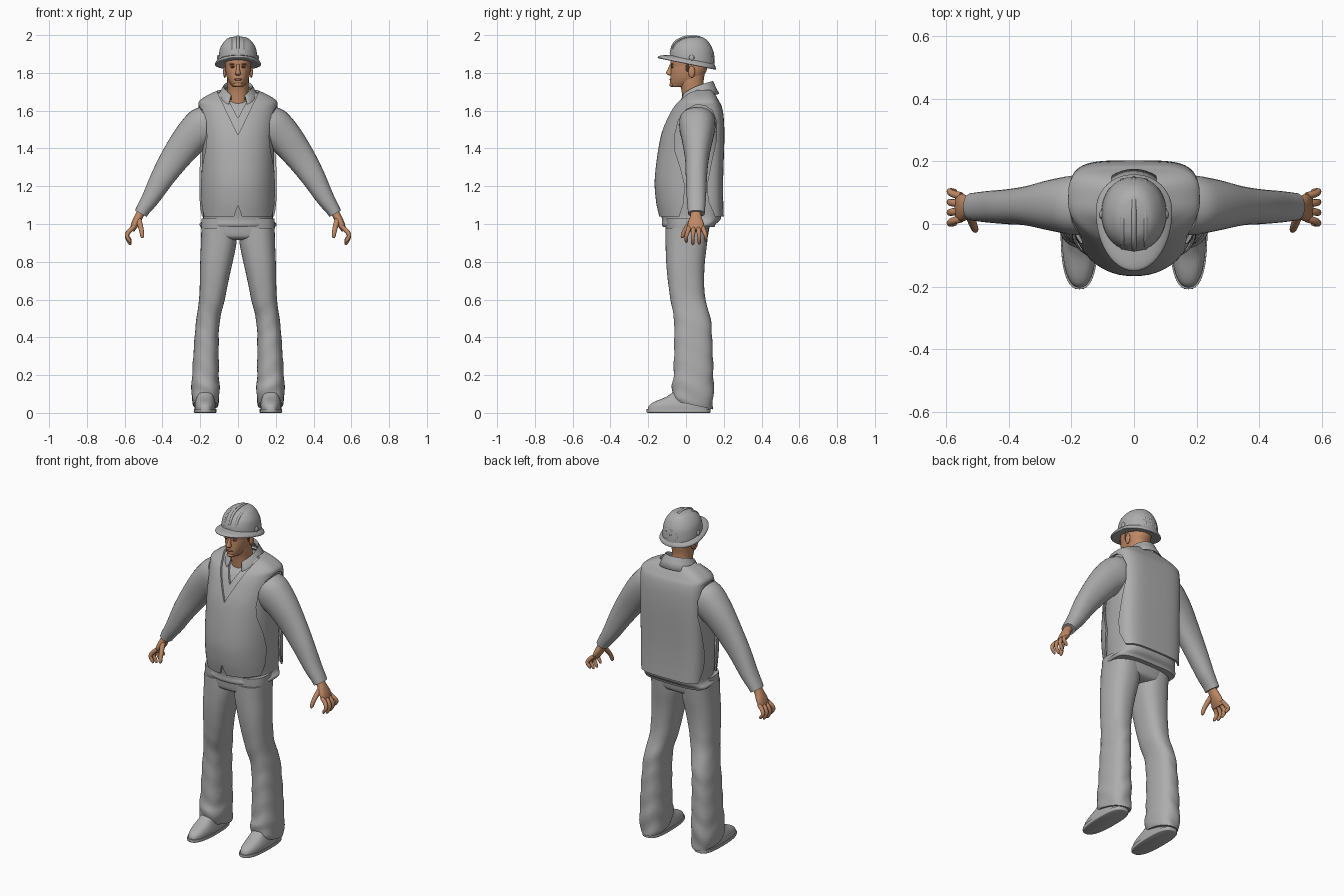
import bpy, bmesh, math
from mathutils import Vector

if "Cube" in bpy.data.objects:
    bpy.data.objects.remove(bpy.data.objects["Cube"])


def material(name, r, g, b):
    m = bpy.data.materials.new(name)
    m.use_nodes = True
    m.diffuse_color = (r, g, b, 1)
    m.node_tree.nodes["Principled BSDF"].inputs["Base Color"].default_value = (r, g, b, 1)
    return m


CLOTH = material("cloth grey", .42, .42, .42)
SKIN = material("skin", .52, .25, .13)
LIPS = material("dark skin", .36, .14, .08)
HAIR = material("dark brown hair", .07, .035, .02)


def finish(name, bm, mat, mirror=False, fix=True):
    if fix:
        bmesh.ops.recalc_face_normals(bm, faces=bm.faces)
    me = bpy.data.meshes.new(name)
    bm.to_mesh(me)
    bm.free()
    me.materials.append(mat)
    o = bpy.data.objects.new(name, me)
    bpy.context.collection.objects.link(o)
    if mirror:
        o.modifiers.new("mirror", "MIRROR").use_mirror_merge = False
    return o


def smooth_path(rows, steps):
    """Catmull-Rom interpolation of equal-length tuples."""
    rows = [Vector(r) for r in rows]
    out = []
    for k in range(len(rows) - 1):
        a, b, c, d = rows[max(k - 1, 0)], rows[k], rows[k + 1], rows[min(k + 2, len(rows) - 1)]
        for j in range(steps):
            t = j / steps
            out.append(b + (c - a) * (t / 2) + (a * 2 - b * 5 + c * 4 - d) * (t * t / 2)
                       + (b * 3 - a - c * 3 + d) * (t ** 3 / 2))
    return out + [rows[-1]]


def skin_rings(bm, rings, caps):
    loops = [[bm.verts.new(p) for p in ring] for ring in rings]
    n = len(loops[0])
    for lo, hi in zip(loops, loops[1:]):
        for i in range(n):
            j = (i + 1) % n
            bm.faces.new((lo[i], lo[j], hi[j], hi[i]))
    if caps:
        bm.faces.new(loops[0][::-1])
        bm.faces.new(loops[-1])


def power(v, p):
    return math.copysign(abs(v) ** (2 / p), v)


def loft(name, rows, mat, pf=2.2, pb=2.2, mid=None, n=40, steps=4, caps=True, mirror=False, fold=0):
    """Horizontal rings, bottom to top: (z, centre x, half width, front y, back y, slope)."""
    rings = []
    for z, cx, rx, yf, yb, slope in smooth_path(rows, steps):
        cy = (yf + yb) / 2 if mid is None else min(max(mid, yf), yb)
        ring = []
        for i in range(n):
            a = math.tau * i / n
            c, s = math.cos(a), math.sin(a)
            p, ry = (pb, yb - cy) if s >= 0 else (pf, cy - yf)
            w = 1 + fold * math.sin(z * 55 + 2 * math.sin(a * 2)) * max(0, 1 - z / .75)
            y = cy + ry * power(s, p) * w
            ring.append((cx + rx * power(c, p) * w, y, z + slope * y))
        rings.append(ring)
    bm = bmesh.new()
    skin_rings(bm, rings, caps)
    return finish(name, bm, mat, mirror, caps)


def limb(name, rows, mat, n=24, steps=4, p=2.2):
    """Mirrored tube along (x, y, z, radius in the front plane, radius in depth)."""
    pts = smooth_path(rows, steps)
    rings = []
    for k, q in enumerate(pts):
        d = pts[min(k + 1, len(pts) - 1)] - pts[max(k - 1, 0)]
        u = Vector((-d[2], 0, d[0])).normalized()
        rings.append([Vector(q[:3]) + u * q[3] * power(math.cos(math.tau * i / n), p)
                      + Vector((0, q[4] * power(math.sin(math.tau * i / n), p), 0)) for i in range(n)])
    bm = bmesh.new()
    skin_rings(bm, rings, True)
    return finish(name, bm, mat, True)


def ball(name, loc, size, mat, mirror=False):
    bm = bmesh.new()
    bmesh.ops.create_uvsphere(bm, u_segments=20, v_segments=12, radius=1)
    for v in bm.verts:
        v.co = Vector(loc) + v.co * Vector(size)
    return finish(name, bm, mat, mirror)


def apply_all(o):
    bpy.context.view_layer.objects.active = o
    for m in list(o.modifiers):
        bpy.ops.object.modifier_apply(modifier=m.name)


def cut(o, outline, axis, lo, hi):
    """Cut a prism away; outline is (x, z) along y, or (y, z) along x."""
    place = (lambda a, b, t: (t, a, b)) if axis == "x" else (lambda a, b, t: (a, t, b))
    bm = bmesh.new()
    skin_rings(bm, [[place(a, b, t) for a, b in outline] for t in (lo, hi)], True)
    cutter = finish("cutter", bm, CLOTH)
    cutter.hide_render = True
    m = o.modifiers.new("cut", "BOOLEAN")
    m.operation, m.object, m.solver = "DIFFERENCE", cutter, "EXACT"
    apply_all(o)
    bpy.data.objects.remove(cutter)


# Vest, sweater and undershirt share one body profile
body = [(1.04, 0, .2, -.143, .2, 0), (1.13, 0, .204, -.16, .197, 0), (1.25, 0, .205, -.165, .197, 0),
        (1.45, 0, .205, -.137, .203, 0), (1.56, 0, .207, -.1, .2, 0), (1.62, 0, .209, -.07, .19, 0),
        (1.65, 0, .206, -.045, .175, 0), (1.68, 0, .165, -.015, .158, 0), (1.71, 0, .1, .0, .135, 0)]


def shrink(rows, d):
    return [(z - d * .6, c, rx - d, yf + d, yb - d, s) for z, c, rx, yf, yb, s in rows]


vest = loft("vest", body, CLOTH, 2.2, 4, .07, n=64, caps=False)
solid = vest.modifiers.new("thickness", "SOLIDIFY")
solid.thickness, solid.offset = .011, -1
apply_all(vest)
armhole = [(-.05, 1.0), (.165, 1.0), (.15, 1.05), (.118, 1.12), (.11, 1.2), (.135, 1.33), (.16, 1.44),
           (.163, 1.54), (.14, 1.6), (.1, 1.628), (.05, 1.63), (0, 1.605), (-.04, 1.55),
           (-.062, 1.46), (-.06, 1.39), (-.03, 1.3), (-.005, 1.2), (-.015, 1.1)]
for lo, hi in ((.12, .3), (-.3, -.12)):
    cut(vest, armhole, "x", lo, hi)
cut(vest, [(0, 1.47), (.135, 1.75), (-.135, 1.75)], "y", -.3, .05)
cut(vest, [(-.035, 1.0), (.035, 1.0), (0, 1.1)], "y", -.3, 0)

hem = [(.985, 0, .197, -.122, .152, 0), (1.0, 0, .204, -.128, .158, 0)]
sweater = loft("sweater", hem + shrink(body, .015), CLOTH, 2.2, 3.4, .07, n=64)
cut(sweater, [(0, 1.56), (.1, 1.75), (-.1, 1.75)], "y", -.3, .03)
loft("undershirt", shrink(body[3:], .024), CLOTH, 2.2, 3.4, .07)

# Folded collar, open at the front
bm = bmesh.new()
strips = []
for k in range(-16, 17):
    t = k / 16
    a = t * 2.65
    drop = .075 * t * t
    s, c = math.sin(a), math.cos(a)
    pts = [(.066 * s, .058 + .072 * c, 1.735 - drop), (.076 * s, .058 + .085 * c, 1.757 - drop),
           (.095 * s, .058 + .1 * c, 1.725 - drop), (.122 * s, .058 + .118 * c, 1.69 - drop - .02 * t * t)]
    strips.append([bm.verts.new(p) for p in pts])
for a, b in zip(strips, strips[1:]):
    for i in range(3):
        bm.faces.new((a[i], a[i + 1], b[i + 1], b[i]))
collar = finish("collar", bm, CLOTH)
collar.modifiers.new("thickness", "SOLIDIFY").thickness = .006

# Sleeves, palms, fingers and thumbs
limb("sleeves", [(.15, .06, 1.54, .095, .095), (.19, .06, 1.51, .105, .095), (.255, .06, 1.45, .092, .082),
                 (.335, .058, 1.345, .077, .063), (.4, .055, 1.245, .063, .056), (.46, .055, 1.14, .048, .051),
                 (.5, .055, 1.08, .038, .046), (.515, .055, 1.055, .035, .044)], CLOTH, 32)
limb("palms", [(.505, .053, 1.075, .022, .026), (.525, .052, 1.04, .022, .03),
               (.545, .052, 1.0, .02, .043), (.562, .052, .965, .013, .042)], SKIN)
for k, finger in enumerate(("index", "middle", "ring", "little")):
    y, end = .017 + .024 * k, .002 + .034 * k
    short = (.012, 0, .004, .02)[k]
    limb(finger + "_fingers", [(.55, y, .985, .011, .012), (.578, (y + end) / 2, .96, .012, .012),
                               (.588, end, .93 + short / 2, .01, .01), (.574, end, .9 + short, .009, .009),
                               (.569, end, .889 + short, .004, .004)], SKIN, 12)
limb("thumbs", [(.528, .04, 1.03, .015, .018), (.518, .012, .995, .014, .015), (.51, -.01, .96, .012, .012),
                (.507, -.018, .935, .01, .01), (.507, -.02, .925, .004, .004)], SKIN, 12)

# Trousers
loft("trouser_seat", [(.915, 0, .13, -.07, .085, 0), (.93, 0, .175, -.1, .112, 0),
                      (.97, 0, .194, -.108, .122, 0), (1.03, 0, .193, -.112, .13, 0)], CLOTH, 2.8, 2.8)
loft("trouser_legs", [(.05, .172, .066, -.06, .14, -.22), (.075, .172, .072, -.07, .143, -.2),
                      (.13, .172, .074, -.074, .146, -.1), (.2, .172, .071, -.066, .145, 0),
                      (.4, .166, .064, -.062, .138, 0), (.5, .157, .063, -.064, .13, 0),
                      (.6, .138, .068, -.082, .103, 0), (.7, .126, .076, -.096, .096, 0),
                      (.8, .114, .086, -.105, .1, 0), (.9, .102, .094, -.108, .112, 0),
                      (.98, .1, .094, -.108, .12, 0)], CLOTH, 2.4, 2.4, mirror=True, fold=.035, steps=6)

# Shoes with flat soles
loft("soles", [(0, .174, .056, -.2, .126, 0), (.004, .174, .06, -.208, .13, 0),
               (.02, .174, .06, -.208, .13, 0)], CLOTH, 2.5, 2.8, -.02, mirror=True)
loft("shoes", [(.018, .174, .056, -.203, .126, 0), (.04, .174, .056, -.195, .124, 0),
               (.06, .174, .052, -.165, .12, 0), (.085, .173, .046, -.105, .115, 0),
               (.12, .172, .04, -.055, .105, 0)], CLOTH, 2.4, 2.5, -.02, mirror=True)

# Neck, head and face
loft("neck", [(1.6, 0, .06, -.015, .11, 0), (1.7, 0, .056, -.023, .097, 0),
              (1.75, 0, .057, -.035, .093, 0), (1.8, 0, .058, -.03, .1, 0)], SKIN)
loft("head", [(1.724, 0, .014, -.07, -.04, 0), (1.729, 0, .03, -.08, -.01, 0), (1.745, 0, .045, -.084, .04, 0),
              (1.775, 0, .059, -.083, .085, 0), (1.81, 0, .066, -.081, .108, 0), (1.835, 0, .068, -.079, .115, 0),
              (1.86, 0, .07, -.082, .12, 0), (1.92, 0, .066, -.07, .115, 0)], SKIN, 2.3, 2.2, .02)
loft("nose", [(1.786, 0, .008, -.09, -.07, 0), (1.793, 0, .015, -.102, -.07, 0), (1.802, 0, .013, -.106, -.07, 0),
              (1.82, 0, .009, -.096, -.07, 0), (1.845, 0, .008, -.086, -.07, 0)], SKIN, n=16)
ball("lips", (0, -.079, 1.765), (.022, .008, .006), LIPS)
ball("chin", (0, -.074, 1.738), (.022, .014, .013), SKIN)
ball("ears", (.07, .03, 1.805), (.009, .018, .031), SKIN, True)
ball("eye_sockets", (.027, -.072, 1.832), (.015, .006, .006), LIPS, True)
ball("eyes", (.027, -.0745, 1.832), (.009, .005, .0035), HAIR, True)
ball("brows", (.028, -.074, 1.846), (.018, .007, .004), LIPS, True)
ball("sideburns", (.065, .008, 1.835), (.005, .012, .03), HAIR, True)

# Hard hat: brim, dome, ridges and side clips
loft("hat_brim", [(1.852, 0, .09, -.08, .135, -.2), (1.848, 0, .118, -.143, .155, -.2),
                  (1.858, 0, .121, -.147, .158, -.2), (1.868, 0, .112, -.125, .154, -.2),
                  (1.878, 0, .1, -.085, .148, -.2)], CLOTH, 2, 2.1, .04, n=48)
loft("hat_dome", [(1.862, 0, .104, -.087, .151, -.2), (1.9, 0, .102, -.083, .15, -.2),
                  (1.94, 0, .093, -.067, .142, -.15), (1.972, 0, .07, -.04, .12, -.07),
                  (1.987, 0, .045, -.008, .09, 0), (1.993, 0, .01, .03, .05, 0)], CLOTH, 2.1, 2.1, .035, n=48)
for name, x, sink in (("middle_hat_ridge", 0, 0), ("left_hat_ridge", .036, .009), ("right_hat_ridge", -.036, .009)):
    cu = bpy.data.curves.new(name, "CURVE")
    cu.dimensions, cu.bevel_depth, cu.bevel_resolution = "3D", .008, 3
    path = [(-.08, 1.9), (-.065, 1.95), (-.03, 1.979), (.035, 1.991), (.095, 1.975), (.135, 1.92), (.145, 1.86)]
    sp = cu.splines.new("BEZIER")
    sp.bezier_points.add(len(path) - 1)
    for bp, (y, z) in zip(sp.bezier_points, path):
        bp.co = (x, .035 + (y - .035) * (1 - sink * 6), z - sink)
        bp.handle_left_type = bp.handle_right_type = "AUTO"
    cu.materials.append(CLOTH)
    bpy.context.collection.objects.link(bpy.data.objects.new(name, cu))
ball("hat_clips", (.103, .03, 1.88), (.008, .014, .016), CLOTH, True)

# Smooth shading with crisp edges
bpy.ops.object.select_all(action="DESELECT")
for o in bpy.context.scene.objects:
    if o.type == "MESH":
        o.select_set(True)
        bpy.context.view_layer.objects.active = o
bpy.ops.object.shade_smooth_by_angle(angle=math.radians(40))
